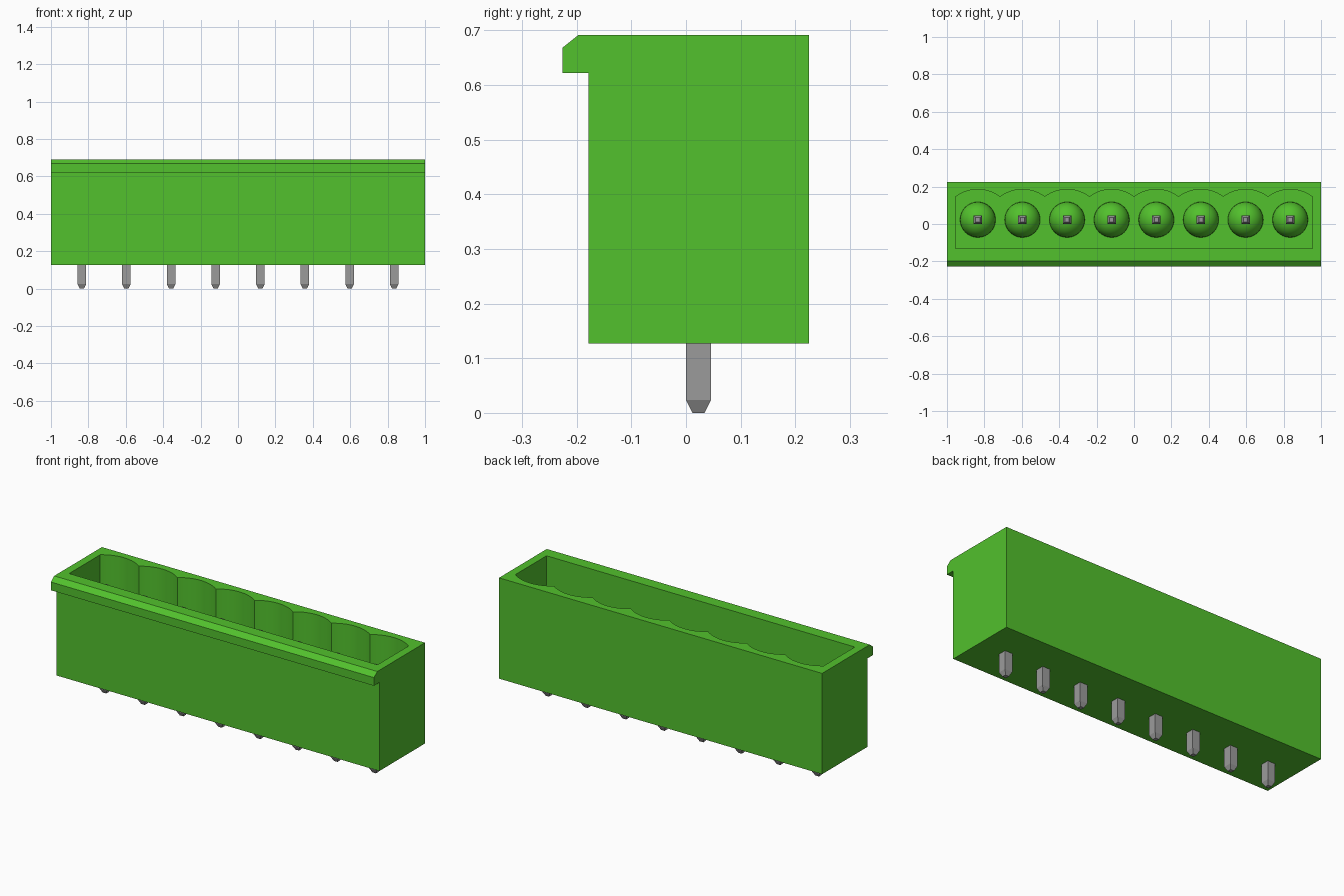
import bpy, bmesh, math
from mathutils import Matrix

if "Cube" in bpy.data.objects:
    bpy.data.objects.remove(bpy.data.objects["Cube"], do_unlink=True)

COUNT, PITCH, PIN_Y = 8, 0.2386, 0.023
BASE_Z, TOP_Z, FLOOR_Z = 0.127, 0.691, 0.28
PIN_X = [(i - (COUNT - 1) / 2) * PITCH for i in range(COUNT)]


def material(name, color, rough):
    m = bpy.data.materials.new(name)
    m.use_nodes = True
    m.diffuse_color = color
    bsdf = m.node_tree.nodes["Principled BSDF"]
    bsdf.inputs["Base Color"].default_value = color
    bsdf.inputs["Roughness"].default_value = rough
    return m


green = material("green plastic", (0.085, 0.533, 0.026, 1), 0.5)
metal = material("pin metal", (0.33, 0.33, 0.33, 1), 0.4)


def make_object(name, bm, mat):
    bmesh.ops.recalc_face_normals(bm, faces=bm.faces)
    me = bpy.data.meshes.new(name)
    bm.to_mesh(me)
    bm.free()
    me.materials.append(mat)
    ob = bpy.data.objects.new(name, me)
    bpy.context.collection.objects.link(ob)
    return ob


def prism(name, points, offset, mat):
    """Extrude a closed outline of 3D points along an offset."""
    bm = bmesh.new()
    face = bm.faces.new([bm.verts.new(p) for p in points])
    ext = bmesh.ops.extrude_face_region(bm, geom=[face])
    moved = [v for v in ext["geom"] if isinstance(v, bmesh.types.BMVert)]
    bmesh.ops.translate(bm, verts=moved, vec=offset)
    return make_object(name, bm, mat)


def shade(ob):
    bpy.ops.object.select_all(action='DESELECT')
    ob.select_set(True)
    bpy.context.view_layer.objects.active = ob
    bpy.ops.object.shade_smooth_by_angle(angle=math.radians(25))


# Housing: side profile with the latch lip, extruded along x
profile = [(-0.178, BASE_Z), (0.225, BASE_Z), (0.225, TOP_Z), (-0.197, TOP_Z),
           (-0.226, 0.668), (-0.226, 0.622), (-0.178, 0.622)]
housing = prism("housing", [(-1, y, z) for y, z in profile], (2, 0, 0), green)

# Cavity: straight front, one scallop per pin along the back
half, sag, steps = PITCH / 2, 0.04, 14
radius = (half ** 2 + sag ** 2) / (2 * sag)
sweep = math.asin(half / radius)
outline = [(-COUNT * half, -0.13), (COUNT * half, -0.13)]
for n, x in enumerate(reversed(PIN_X)):
    for k in range(0 if n == 0 else 1, steps + 1):
        a = sweep * (1 - 2 * k / steps)
        outline.append((x + radius * math.sin(a),
                        0.185 - radius + radius * math.cos(a)))
cutter = prism("cavity_cutter", [(x, y, FLOOR_Z) for x, y in outline],
               (0, 0, 0.6), green)
cut = housing.modifiers.new("cavity", 'BOOLEAN')
cut.operation, cut.solver, cut.object = 'DIFFERENCE', 'EXACT', cutter
bpy.context.view_layer.objects.active = housing
bpy.ops.object.modifier_apply(modifier=cut.name)
bpy.data.objects.remove(cutter, do_unlink=True)
shade(housing)

# Pin bosses and square pins with tapered ends
PIN_TOP, TAPER, WIDE, TIP = 0.60, 0.024, 0.023, 0.011
for i, x in enumerate(PIN_X, 1):
    bm = bmesh.new()
    bmesh.ops.create_uvsphere(bm, u_segments=32, v_segments=16, radius=0.095)
    bmesh.ops.bisect_plane(bm, geom=bm.verts[:] + bm.edges[:] + bm.faces[:],
                           plane_co=(0, 0, -0.005), plane_no=(0, 0, 1),
                           clear_inner=True)
    bm.transform(Matrix.Translation((x, PIN_Y, FLOOR_Z)))
    shade(make_object(f"pin_boss_{i}", bm, green))

    bm = bmesh.new()
    rings = []
    for z, r in [(0, TIP), (TAPER, WIDE), (PIN_TOP - TAPER, WIDE), (PIN_TOP, TIP)]:
        rings.append([bm.verts.new((x + sx * r, PIN_Y + sy * r, z))
                      for sx, sy in ((-1, -1), (1, -1), (1, 1), (-1, 1))])
    for low, high in zip(rings, rings[1:]):
        for k in range(4):
            j = (k + 1) % 4
            bm.faces.new((low[k], low[j], high[j], high[k]))
    bm.faces.new(rings[0])
    bm.faces.new(rings[-1])
    make_object(f"pin_{i}", bm, metal)
